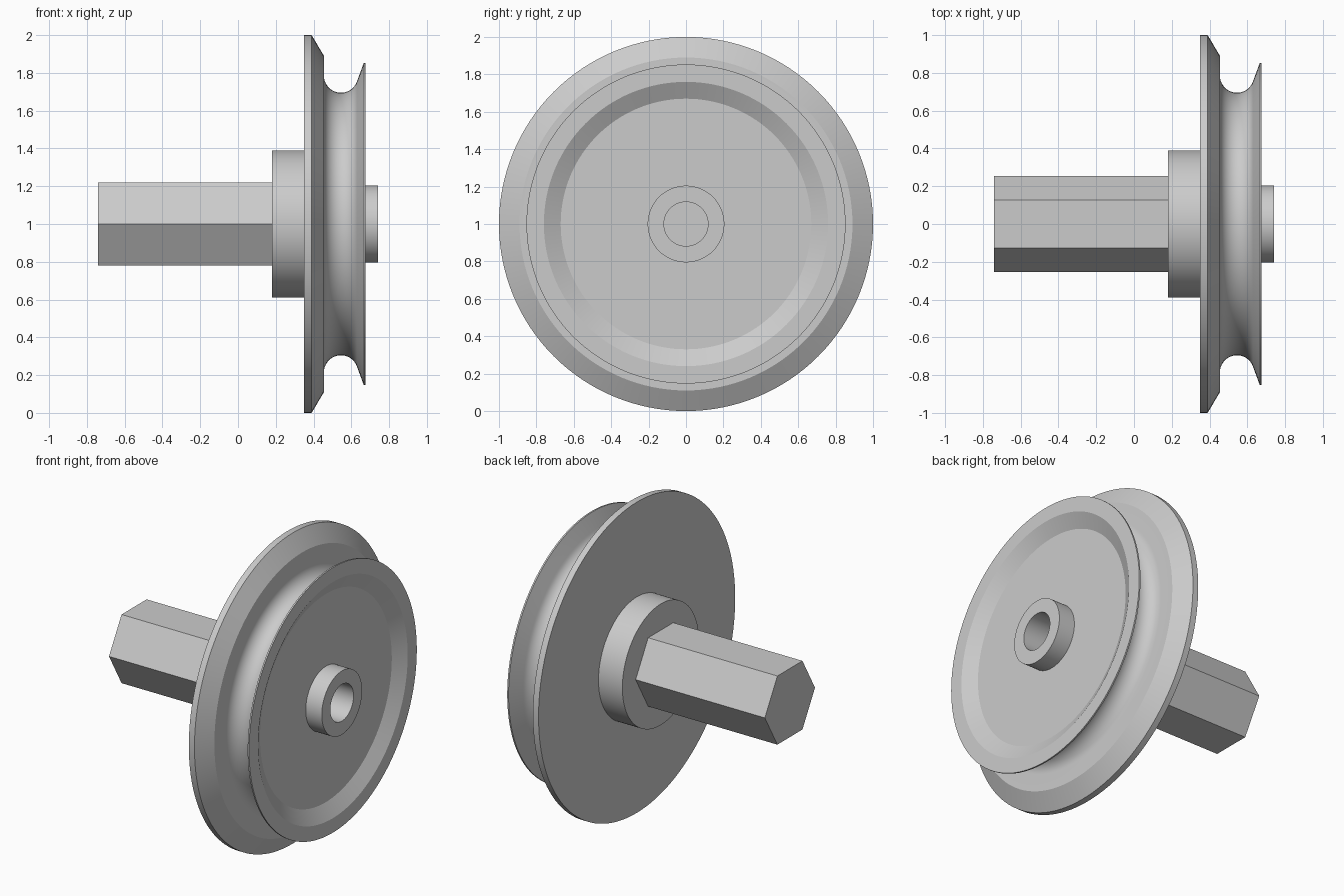
import bpy
import bmesh
import math
from mathutils import Matrix, Vector

cube = bpy.data.objects.get("Cube")
if cube:
    bpy.data.objects.remove(cube, do_unlink=True)

AXIS_Z = 1.0
BORE = 0.118
STEPS = 128

metal = bpy.data.materials.new("light_grey")
metal.use_nodes = True
grey = (0.6, 0.6, 0.6, 1)
metal.diffuse_color = grey
metal.node_tree.nodes["Principled BSDF"].inputs["Base Color"].default_value = grey


def add_object(name, bm):
    bmesh.ops.recalc_face_normals(bm, faces=bm.faces[:])
    mesh = bpy.data.meshes.new(name)
    bm.to_mesh(mesh)
    bm.free()
    mesh.materials.append(metal)
    obj = bpy.data.objects.new(name, mesh)
    bpy.context.collection.objects.link(obj)
    return obj


def smooth(obj):
    bpy.ops.object.select_all(action="DESELECT")
    obj.select_set(True)
    bpy.context.view_layer.objects.active = obj
    bpy.ops.object.shade_smooth_by_angle(angle=math.radians(18))


def lathe(name, profile):
    """Revolve a closed (x, radius) outline around the axle line."""
    bm = bmesh.new()
    verts = [bm.verts.new((x, 0, AXIS_Z + r)) for x, r in profile]
    edges = [bm.edges.new((a, b)) for a, b in zip(verts, verts[1:] + verts[:1])]
    bmesh.ops.spin(bm, geom=verts + edges, cent=(0, 0, AXIS_Z), axis=(1, 0, 0),
                   angle=math.tau, steps=STEPS, use_merge=True)
    bmesh.ops.remove_doubles(bm, verts=bm.verts[:], dist=1e-5)
    obj = add_object(name, bm)
    smooth(obj)
    return obj


def prism(name, sides, radius, x0, x1):
    """Solid bar along x with corners at +y and -y."""
    bm = bmesh.new()
    bmesh.ops.create_cone(bm, cap_ends=True, segments=sides, radius1=radius,
                          radius2=radius, depth=x1 - x0)
    turn = Matrix.Rotation(math.pi / 2, 4, "Y")
    corner = Matrix.Rotation(math.pi / 2, 4, "Z")
    bm.transform(turn @ corner)
    # Put one corner exactly on the +y side
    v = max(bm.verts, key=lambda p: p.co.y).co
    bm.transform(Matrix.Rotation(-math.atan2(v.z, v.y), 4, "X"))
    bm.transform(Matrix.Translation(Vector(((x0 + x1) / 2, 0, AXIS_Z))))
    return add_object(name, bm)


# Hexagonal shaft with a round bore
shaft = prism("hex_shaft", 6, 0.255, -0.74, 0.18)
cutter = prism("bore_cutter", STEPS, BORE, -1, 1)
cutter.hide_render = True
cut = shaft.modifiers.new("bore", "BOOLEAN")
cut.operation = "DIFFERENCE"
cut.solver = "EXACT"
cut.object = cutter
bpy.context.view_layer.objects.active = shaft
bpy.ops.object.modifier_apply(modifier=cut.name)
bpy.data.objects.remove(cutter, do_unlink=True)
smooth(shaft)

# Round collar behind the flange
lathe("hub_collar", [(0.18, BORE), (0.18, 0.39), (0.35, 0.39), (0.35, BORE)])

# Wheel: flange, rounded groove, thin rim and dished outer face
groove = []
for i in range(25):
    a = math.radians(180 + i * 162 / 24)
    groove.append((0.545 + 0.09 * math.cos(a), 0.785 + 0.09 * math.sin(a)))
wheel = [(0.35, BORE), (0.35, 1.0), (0.39, 1.0), (0.455, 0.89)]
wheel += groove
wheel += [(0.666, 0.853), (0.676, 0.853), (0.676, 0.76), (0.626, 0.67), (0.626, BORE)]
lathe("grooved_wheel", wheel)

# Small boss in the middle of the dished face
lathe("centre_boss", [(0.626, BORE), (0.626, 0.205), (0.74, 0.205), (0.74, BORE)])
